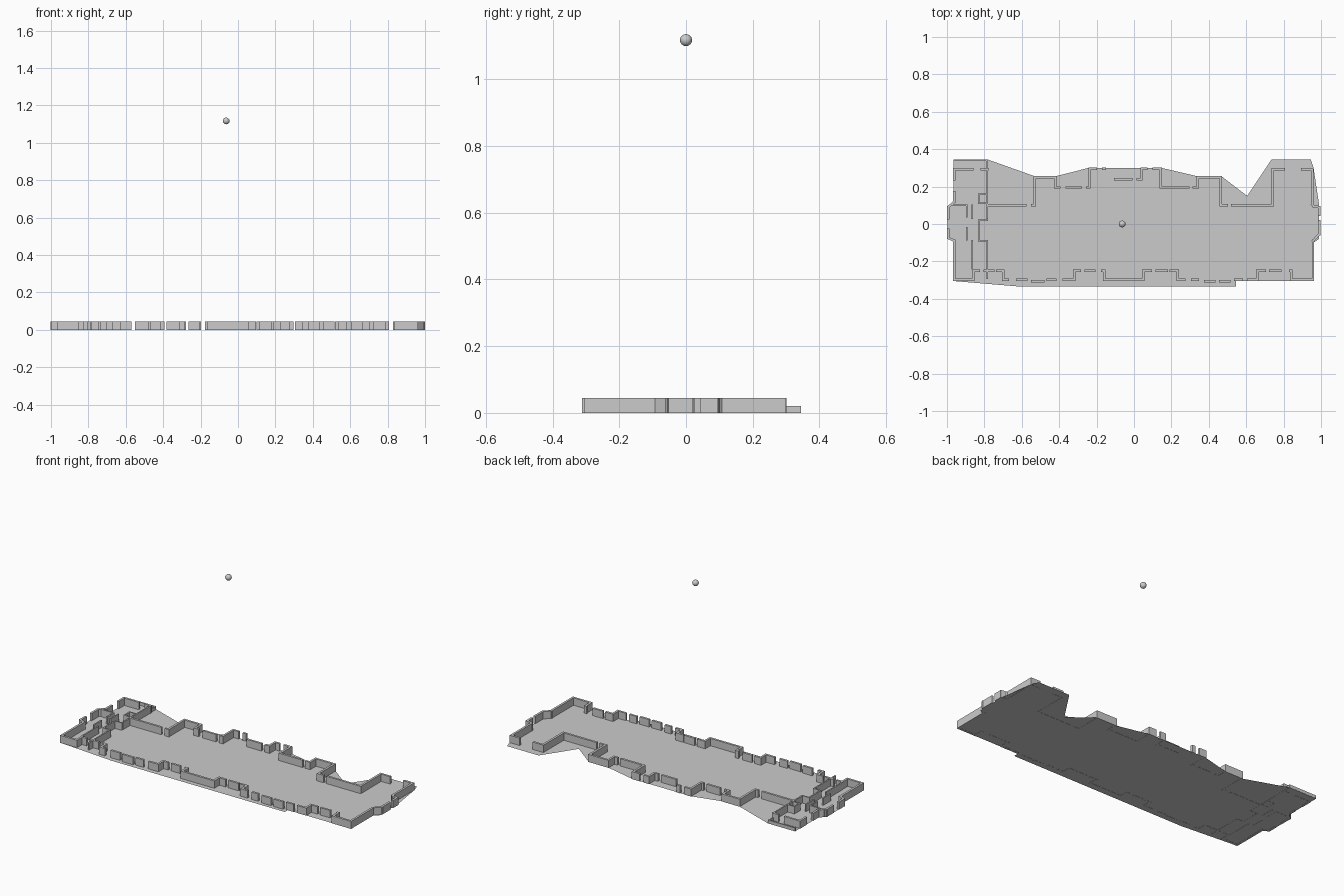
import bpy, bmesh
from mathutils import Vector

H, T = 0.045, 0.013   # wall height and thickness


def finish(bm, name):
    me = bpy.data.meshes.new(name)
    bm.to_mesh(me)
    bm.free()
    ob = bpy.data.objects.new(name, me)
    bpy.context.collection.objects.link(ob)
    return ob


def walls(name, paths, h=H, t=T):
    """Box walls along polylines of (x, y) points; every path is one unbroken run."""
    bm = bmesh.new()
    for path in paths:
        for a, b in zip(path, path[1:]):
            a, b = Vector(a), Vector(b)
            d = (b - a).normalized() * t / 2
            n = Vector((-d.y, d.x))
            a, b = a - d, b + d
            ring = [bm.verts.new((p.x, p.y, 0)) for p in (a - n, b - n, b + n, a + n)]
            f = bm.faces.new(ring)
            r = bmesh.ops.extrude_face_region(bm, geom=[f])
            top = [v for v in r['geom'] if isinstance(v, bmesh.types.BMVert)]
            bmesh.ops.translate(bm, verts=top, vec=(0, 0, h))
    bmesh.ops.recalc_face_normals(bm, faces=bm.faces)
    return finish(bm, name)


def run(y, *spans):
    """Straight wall pieces along x, separated by window gaps."""
    return [[(a, y), (b, y)] for a, b in spans]


# floor slab: a paper-thin sheet with balconies
outline = [(-.965, .345), (-.783, .345), (-.783, .11), (-.665, .11), (-.665, .15), (-.53, .15),
           (-.53, .255), (-.42, .255), (-.42, .24), (-.243, .24), (-.243, .30), (.147, .30),
           (.147, .24), (.34, .24), (.34, .255), (.468, .255), (.468, .15), (.605, .15),
           (.605, .10), (.735, .10), (.735, .345), (.945, .345), (.945, .30), (.96, .30),
           (.96, .10), (.99, .10), (.99, -.08), (.96, -.10), (.96, -.305), (.545, -.305),
           (.545, -.335), (.33, -.335), (.33, -.305), (-.42, -.305), (-.42, -.335), (-.605, -.335),
           (-.605, -.305), (-.965, -.305), (-.965, -.09), (-.998, -.08), (-.998, .095), (-.965, .10)]
bm = bmesh.new()
bm.faces.new([bm.verts.new((x, y, 0.001)) for x, y in reversed(outline)])
bmesh.ops.triangulate(bm, faces=bm.faces)
finish(bm, "floor")

# front wall: straight stretches, then recessed loggias
YF, YR = -0.299, -0.25
walls("front_wall", run(YF, (-.70, -.675), (-.375, -.32), (-.16, .05), (.235, .27), (.31, .34), (.54, .575), (.61, .66))
      + run(YF, (-.625, -.575), (-.46, -.42)) + run(-.305, (-.545, -.485), (.38, .43), (.46, .51)))


def loggia(name, a, b, s, e):
    """Recess between x=a and x=b with two windows in its back wall."""
    m1, m2 = a + (b - a) * .38, a + (b - a) * .68
    walls(name, [[(a, YF), (a, YR), (a + s, YR)], [(m1, YR), (m2, YR)],
                 [(b - e, YR), (b, YR), (b, YF)]])


for i, (a, b, s, e) in enumerate([(-.86, -.70, .03, .03), (-.32, -.16, .03, .01),
                                  (.05, .235, .04, .04), (.66, .84, .04, .005)]):
    loggia(f"front_loggia_{i}", a, b, s, e)

# rear wall: stepped, with a central recess
walls("rear_wall_left", [[(-.78, .10), (-.58, .10)], [(-.545, .10), (-.53, .10), (-.53, .25), (-.42, .25), (-.42, .195), (-.40, .195)],
                         [(-.36, .195), (-.285, .195)], [(-.25, .195), (-.238, .195), (-.238, .295), (-.205, .295)]])
walls("rear_recess", [[(-.165, .295), (-.155, .295)], [(-.10, .24), (-.015, .24)],
                      [(.02, .24), (.04, .24), (.04, .295), (.065, .295)], [(.105, .295), (.142, .295)]])
walls("rear_wall_right", [[(.142, .295), (.142, .195), (.29, .195)],
                          [(.32, .195), (.34, .195), (.34, .25), (.463, .25), (.463, .10), (.495, .10)],
                          [(.525, .10), (.742, .10), (.742, .293), (.80, .293)]])

# right end: wing corner, bay window and front corner
walls("right_end", [[(.90, .293), (.953, .293), (.953, .105), (.962, .095), (.99, .09), (.99, .05)],
                    [(.99, .015), (.99, -.055), (.957, -.09), (.957, YF), (.84, YF)]])

# left end: bay window and corners
walls("left_end", [[(-.86, YF), (-.96, YF), (-.96, -.09), (-.992, -.075), (-.992, -.03)],
                   [(-.992, .03), (-.992, .09), (-.96, .12), (-.96, .17)],
                   [(-.96, .24), (-.96, .293), (-.865, .293)], [(-.815, .293), (-.785, .293)]])

# left wing partitions and stair core
walls("left_partitions", [[(-.785, .293), (-.785, .10)], [(-.785, .10), (-.785, .03)],
                          [(-.785, -.09), (-.785, -.29)],
                          [(-.865, .10), (-.865, .03)], [(-.865, -.09), (-.865, -.24)],
                          [(-.985, .10), (-.895, .10), (-.895, .04)], [(-.895, -.02), (-.895, -.085)],
                          [(-.83, .15), (-.83, .11), (-.79, .11)], [(-.83, .16), (-.79, .16)],
                          [(-.83, .02), (-.785, .02)], [(-.83, .02), (-.83, -.09), (-.785, -.09)]], t=.008)

# low parapet around the left rear balcony
walls("balcony_parapet", [[(-.96, .34), (-.787, .34), (-.787, .30)]], h=.02, t=.008)

# small ball floating above
bpy.ops.mesh.primitive_uv_sphere_add(segments=24, ring_count=12, radius=.018, location=(-.063, 0, 1.117))
bpy.context.object.name = "ball"
bpy.ops.object.shade_smooth()
